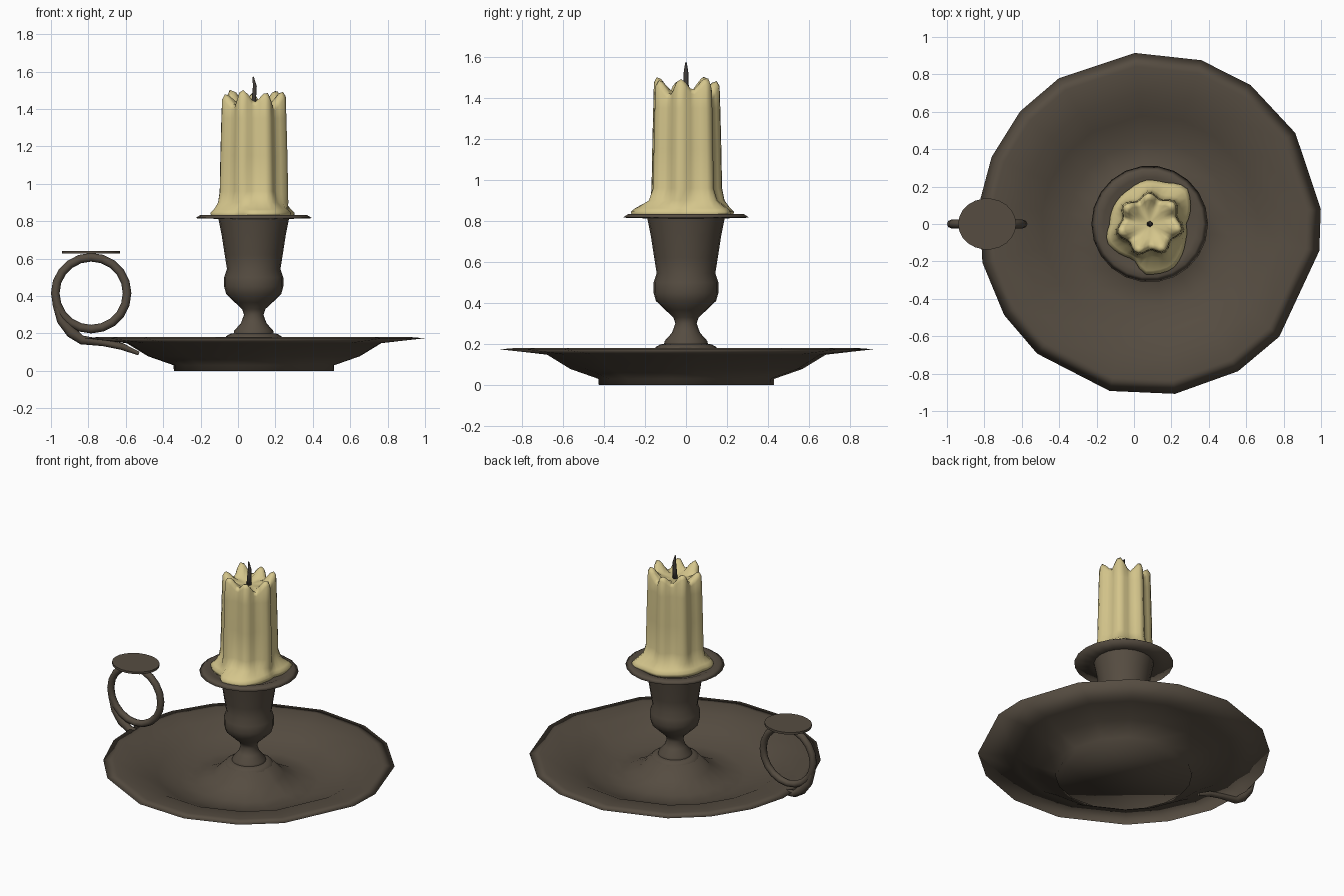
import bpy, bmesh, math
from mathutils import Vector

if "Cube" in bpy.data.objects:
    bpy.data.objects.remove(bpy.data.objects["Cube"])

AX = 0.084  # x of the candle axis


def material(name, rgb):
    m = bpy.data.materials.new(name)
    m.diffuse_color = (*rgb, 1)
    m.use_nodes = True
    m.node_tree.nodes["Principled BSDF"].inputs["Base Color"].default_value = m.diffuse_color
    return m


METAL = material("dark bronze", (0.092, 0.073, 0.053))
WAX = material("cream wax", (0.66, 0.56, 0.26))
WICK = material("charred wick", (0.05, 0.043, 0.038))


def finish(name, bm, mat, sharp=None):
    bmesh.ops.recalc_face_normals(bm, faces=bm.faces)
    me = bpy.data.meshes.new(name)
    bm.to_mesh(me)
    bm.free()
    me.materials.append(mat)
    ob = bpy.data.objects.new(name, me)
    bpy.context.collection.objects.link(ob)
    for p in me.polygons:
        p.use_smooth = True
    if sharp:
        bpy.ops.object.select_all(action='DESELECT')
        ob.select_set(True)
        bpy.context.view_layer.objects.active = ob
        bpy.ops.object.shade_smooth_by_angle(angle=math.radians(sharp))
    return ob


def skin(rings):
    """Join closed rings of points into a capped tube."""
    bm = bmesh.new()
    vs = [[bm.verts.new(p) for p in ring] for ring in rings]
    n = len(vs[0])
    for a, b in zip(vs, vs[1:]):
        for i in range(n):
            j = (i + 1) % n
            bm.faces.new((a[i], a[j], b[j], b[i]))
    bm.faces.new(vs[0][::-1])
    bm.faces.new(vs[-1])
    return bm


def lathe(profile, angles):
    return skin([[(AX + r * math.cos(a), r * math.sin(a), z) for a in angles]
                 for r, z in profile])


def even(n):
    return [2 * math.pi * i / n for i in range(n)]


def sweep(path, n=8):
    """Round tube along (x, z, radius) points in the y = 0 plane."""
    rings = []
    for k, (x, z, r) in enumerate(path):
        a, b = path[max(k - 1, 0)], path[min(k + 1, len(path) - 1)]
        t = Vector((b[0] - a[0], 0, b[1] - a[1])).normalized()
        side = Vector((0, 1, 0))
        up = t.cross(side)
        rings.append([Vector((x, 0, z)) + r * (math.cos(q) * side + math.sin(q) * up)
                      for q in even(n)])
    return skin(rings)


# hand-beaten dish with uneven rim corners
corners = [5, 32, 54, 72.5, 95, 122, 139, 157, 173, 193, 212, 229, 256.5,
           278.5, 301, 319, 351]
dish = [(0.43, 0), (0.432, 0.03), (0.57, 0.078), (0.685, 0.148), (0.918, 0.174),
        (0.845, 0.18), (0.70, 0.165), (0.58, 0.105), (0.44, 0.055), (0.33, 0.055),
        (0.22, 0.11), (0.15, 0.182)]
finish("dish", lathe(dish, [math.radians(c) for c in corners]), METAL)

# stem and cup
cup = [(0.155, 0.17), (0.148, 0.185), (0.125, 0.198), (0.107, 0.2), (0.104, 0.215),
       (0.068, 0.255), (0.052, 0.30), (0.062, 0.33), (0.10, 0.365), (0.147, 0.41),
       (0.158, 0.45), (0.158, 0.50), (0.143, 0.545), (0.155, 0.62), (0.172, 0.73),
       (0.19, 0.82)]
finish("stem_and_cup", lathe(cup, even(20)), METAL, 50)

# drip pan
pan = [(0.18, 0.812), (0.312, 0.816), (0.285, 0.833), (0.25, 0.832),
       (0.22, 0.82), (0.10, 0.82)]
finish("drip_pan", lathe(pan, even(22)), METAL)

# ring handle
bm = bmesh.new()
N, M = 20, 8
ring = [[bm.verts.new((-0.785 + (0.192 + 0.023 * math.cos(q)) * math.cos(a),
                       0.023 * math.sin(q),
                       0.415 + (0.192 + 0.023 * math.cos(q)) * math.sin(a)))
         for q in even(M)] for a in even(N)]
for i in range(N):
    for j in range(M):
        a, b = ring[i], ring[(i + 1) % N]
        bm.faces.new((a[j], b[j], b[(j + 1) % M], a[(j + 1) % M]))
finish("handle_ring", bm, METAL)

# tail joining ring to the dish underside
tail = [(-0.975, 0.36, 0.018), (-0.945, 0.27, 0.024), (-0.89, 0.205, 0.03),
        (-0.835, 0.165, 0.024), (-0.72, 0.15, 0.018), (-0.62, 0.13, 0.018),
        (-0.53, 0.092, 0.01)]
finish("handle_tail", sweep(tail), METAL, 60)

# oval thumb plate
plate = skin([[(-0.785 + 0.155 * math.cos(a), 0.137 * math.sin(a), z) for a in even(22)]
              for z in (0.626, 0.641)])
finish("thumb_plate", plate, METAL, 40)

# fluted candle with melted top and a spread pool at the foot
pool = [(-28, .215), (0, .195), (45, .28), (70, .235), (95, .235), (121, .215),
        (158, .215), (180, .215), (202, .25), (246, .205), (264, .27), (297, .27),
        (332, .215)]


def pool_radius(deg):
    for (a, ra), (b, rb) in zip(pool, pool[1:]):
        for d in (deg, deg - 360):
            if a <= d <= b:
                return ra + (rb - ra) * (d - a) / (b - a)


def wax_ring(kind, z, scale=1.0):
    pts = []
    for a in even(42):
        lobe = math.cos(7 * (a - math.radians(92)))
        body = 0.163 + 0.016 * lobe + 0.006 * math.sin(2 * a + 1)
        spread = pool_radius(math.degrees(a))
        crest = 0.032 * lobe + 0.012 * math.sin(3 * a + 0.5)
        r = spread * scale if kind == "pool" else body * scale
        if kind == "blend":
            r = body + (spread - body) * 0.25
        h = z + crest if kind == "crest" else z
        pts.append((AX + r * math.cos(a), r * math.sin(a), h))
    return pts


candle = skin([wax_ring("pool", 0.822, 0.98), wax_ring("pool", 0.845),
               wax_ring("pool", 0.862, 0.92), wax_ring("blend", 0.90),
               wax_ring("body", 0.96, 1.02), wax_ring("body", 1.15, 1.0),
               wax_ring("body", 1.35, 0.97), wax_ring("crest", 1.435, 0.95),
               wax_ring("crest", 1.46, 0.87), wax_ring("crest", 1.452, 0.74),
               wax_ring("body", 1.425, 0.5), wax_ring("body", 1.415, 0.1)])
finish("candle", candle, WAX)

# bent wick
wick = [(AX, 1.40, 0.017), (AX + 0.002, 1.47, 0.013), (AX + 0.006, 1.52, 0.012),
        (AX - 0.003, 1.572, 0.004)]
finish("wick", sweep(wick, 6), WICK)
